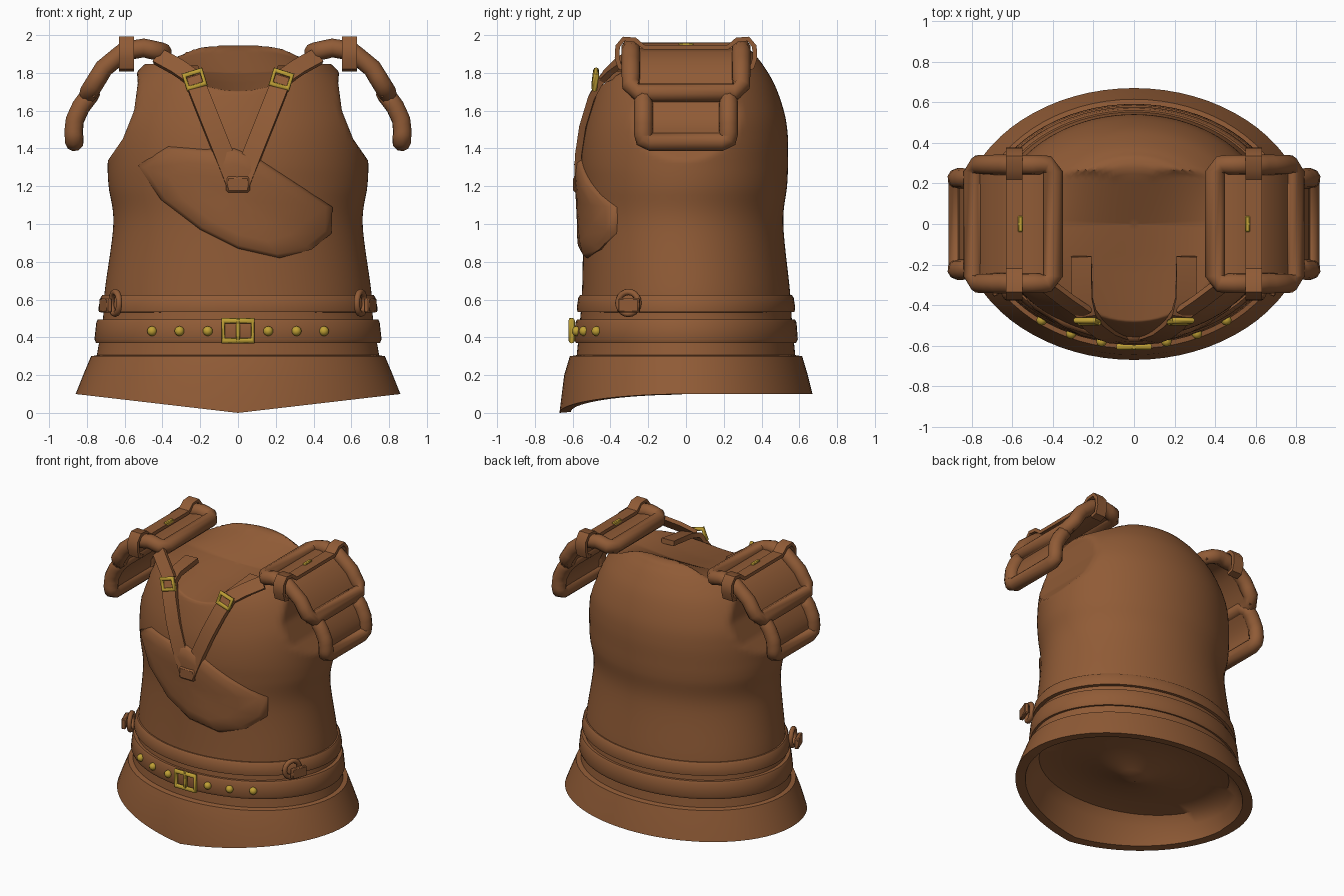
import bpy, bmesh, math
from mathutils import Vector, Matrix

cube = bpy.data.objects.get("Cube")
if cube:
    bpy.data.objects.remove(cube)


def material(name, rgb):
    m = bpy.data.materials.new(name)
    m.use_nodes = True
    m.diffuse_color = (*rgb, 1)
    m.node_tree.nodes["Principled BSDF"].inputs["Base Color"].default_value = (*rgb, 1)
    return m


LEATHER = material("brown leather", (0.28, 0.105, 0.037))
BRASS = material("brass", (0.52, 0.35, 0.035))


def link(name, bm, mat, angle=40):
    bmesh.ops.remove_doubles(bm, verts=bm.verts, dist=0.0005)
    bmesh.ops.recalc_face_normals(bm, faces=bm.faces)
    me = bpy.data.meshes.new(name)
    bm.to_mesh(me)
    bm.free()
    ob = bpy.data.objects.new(name, me)
    bpy.context.collection.objects.link(ob)
    me.materials.append(mat)
    bpy.ops.object.select_all(action="DESELECT")
    ob.select_set(True)
    bpy.context.view_layer.objects.active = ob
    bpy.ops.object.shade_smooth_by_angle(angle=math.radians(angle))


def skin(bm, rings, closed=False):
    """Bridge equal rings of points with quads."""
    vs = [[bm.verts.new(p) for p in r] for r in rings]
    n = len(vs[0])
    for i in range(len(vs) if closed else len(vs) - 1):
        a, b = vs[i], vs[(i + 1) % len(vs)]
        for j in range(n):
            k = (j + 1) % n
            bm.faces.new((a[j], a[k], b[k], b[j]))
    return vs


def loft(name, rows, shape=None, seg=72):
    """Stack ellipses given as (x radius, y radius, y centre, height)."""
    rings = []
    for rx, ry, cy, z in rows:
        ring = []
        for j in range(seg):
            a = math.tau * j / seg
            p = Vector((rx * math.cos(a), cy + ry * math.sin(a), z))
            ring.append(shape(p) if shape else p)
        rings.append(ring)
    bm = bmesh.new()
    skin(bm, rings)
    link(name, bm, LEATHER)


def strap(name, pts, width, thick, axis=None):
    """Flat band swept along a path."""
    pts = [Vector(p) for p in pts]
    rings = []
    for i, p in enumerate(pts):
        t = (pts[min(i + 1, len(pts) - 1)] - pts[max(i - 1, 0)]).normalized()
        w = Vector(axis) if axis else t.cross(Vector((0, -1, 0.5))).normalized()
        n = w.cross(t).normalized() * thick / 2
        w = w * width / 2
        rings.append([p + w + n, p + w - n, p - w - n, p - w + n])
    bm = bmesh.new()
    vs = skin(bm, rings)
    bm.faces.new(vs[0])
    bm.faces.new(vs[-1])
    link(name, bm, LEATHER)


def tube(name, pts, radius, mat, sides=10):
    """Closed round tube through the points."""
    pts = [Vector(p) for p in pts]
    c = sum(pts, Vector()) / len(pts)
    rings = []
    for i, p in enumerate(pts):
        t = (pts[(i + 1) % len(pts)] - pts[i - 1]).normalized()
        out = p - c
        out = (out - t * out.dot(t)).normalized()
        up = t.cross(out)
        rings.append([p + radius * (out * math.cos(a) + up * math.sin(a))
                      for a in (math.tau * k / sides for k in range(sides))])
    bm = bmesh.new()
    skin(bm, rings, True)
    link(name, bm, mat, 60)


def box(name, loc, size, mat, turn=0):
    bm = bmesh.new()
    bmesh.ops.create_cube(bm, size=1, matrix=Matrix.Translation(loc)
                          @ Matrix.Rotation(turn, 4, "Z") @ Matrix.Diagonal((*size, 1)))
    bmesh.ops.bevel(bm, geom=bm.edges[:], offset=min(size) * 0.2, segments=1, affect="EDGES")
    link(name, bm, mat)


def lerp_table(table, key, x):
    """Interpolate rows of a table on one column."""
    for a, b in zip(table, table[1:]):
        if x <= b[key]:
            t = max(0, (x - a[key]) / (b[key] - a[key]))
            return [p + (q - p) * t for p, q in zip(a, b)]
    return list(table[-1])


def spline(table, steps):
    """Smooth curve through the rows of a table."""
    out = []
    for i in range(len(table) - 1):
        a, b, c, d = (table[max(0, min(len(table) - 1, i + k))] for k in (-1, 0, 1, 2))
        for k in range(steps):
            t = k / steps
            out.append(tuple(q + t / 2 * (r - p + t * (2 * p - 5 * q + 4 * r - s + t * (3 * q - p - 3 * r + s)))
                             for p, q, r, s in zip(a, b, c, d)))
    return out + [table[-1]]


# Torso with sloping neck opening and flattened arm openings
BODY = [(0.75, 0.58, 0, 0.29), (0.715, 0.56, 0, 0.5), (0.705, 0.55, 0, 0.65),
        (0.66, 0.53, -0.015, 1.0), (0.685, 0.545, -0.01, 1.2), (0.69, 0.55, -0.01, 1.32),
        (0.685, 0.545, -0.005, 1.45), (0.665, 0.525, 0, 1.57), (0.61, 0.485, 0, 1.7),
        (0.54, 0.435, 0, 1.8), (0.43, 0.36, 0, 1.9), (0.31, 0.28, 0, 1.945), (0, 0, 0, 1.96)]
ARM = [(0.7, 1.32), (0.61, 1.45), (0.55, 1.6), (0.53, 1.75), (0.54, 1.85)]
# Neck rows: depth, height on the centre line, rise towards the sides
NECK = [(-0.5, 1.7, 0.1), (-0.2, 1.755, 0.06), (0, 1.8, 0.02), (0.25, 1.935, -0.065), (0.28, 1.97, -0.05), (0.3, 2.1, 0)]


def carve(p):
    if p.z > 1.32:
        lim = lerp_table(ARM, 1, p.z)[0]
        p.x = max(-lim, min(lim, p.x))
    if p.z > 1.6:
        _, height, rise = lerp_table(NECK, 0, p.y)
        p.z = min(p.z, height + rise * (p.x / 0.35) ** 2)
    return p


loft("torso", spline(BODY, 7), carve, 96)


# Flared hem with a hollow underside, dipping to a point at the front
def dip(p):
    if p.z < 0.15 and p.y < 0:
        p.z -= 0.1 * (1 - min(1, abs(p.x) / 0.86))
    return p


loft("hem", [(0.72, 0.55, 0, 0.31), (0.778, 0.615, 0, 0.3), (0.82, 0.645, 0, 0.2),
             (0.86, 0.67, 0, 0.1), (0.79, 0.61, 0, 0.105), (0.745, 0.575, 0, 0.19), (0.69, 0.53, 0, 0.25),
             (0.55, 0.42, 0, 0.27), (0.3, 0.23, 0, 0.25), (0.1, 0.08, 0, 0.2), (0, 0, 0, 0.16)], dip)

# Belt and upper waistband
loft("belt", [(0.70, 0.54, 0, 0.37), (0.752, 0.583, 0, 0.37), (0.76, 0.592, 0, 0.39),
              (0.75, 0.585, 0, 0.48), (0.742, 0.577, 0, 0.495), (0.70, 0.54, 0, 0.495)])
loft("waistband", [(0.69, 0.53, 0, 0.53), (0.737, 0.575, 0, 0.535), (0.738, 0.578, 0, 0.56),
                   (0.728, 0.57, 0, 0.61), (0.718, 0.56, 0, 0.625), (0.69, 0.53, 0, 0.625)])


# Padded chest patch following the torso
def front_y(x, z):
    rx, ry, cy, _ = lerp_table(BODY, 3, z)
    return cy - ry * math.sqrt(max(0, 1 - (x / rx) ** 2))


PATCH = [(-0.53, 1.31), (-0.37, 1.41), (-0.18, 1.395), (-0.02, 1.4), (0.1, 1.35), (0.3, 1.22),
         (0.5, 1.09), (0.495, 0.95), (0.39, 0.865), (0.22, 0.82), (0, 0.87), (-0.2, 0.97), (-0.41, 1.13)]
rings = []
for scale, puff in ((1, -0.03), (1, 0.01), (0.93, 0.026), (0.7, 0.032), (0.45, 0.032), (0.2, 0.032), (0, 0.032)):
    ring = []
    for x, z in PATCH:
        x, z = x * scale, 1.12 + (z - 1.12) * scale
        ring.append((x, front_y(x, z) - puff, z))
    rings.append(ring)
bm = bmesh.new()
skin(bm, rings)
link("chest_patch", bm, LEATHER, 50)

# Belt buckle and meeting point of the chest straps
tube("belt_buckle", [(x, -0.605, z) for x, z in ((-0.078, 0.382), (0.078, 0.382), (0.078, 0.488), (-0.078, 0.488))],
     0.017, BRASS, 8)
box("buckle_prong", (0, -0.607, 0.437), (0.022, 0.026, 0.13), BRASS)
box("strap_joint", (0, -0.57, 1.21), (0.125, 0.055, 0.085), LEATHER)

# Shoulder plate arcs: inner to outer edge, (x, z)
UPPER = [(0.40, 1.91), (0.50, 1.932), (0.60, 1.915), (0.71, 1.825), (0.79, 1.695)]
LOWER = [(0.78, 1.69), (0.832, 1.62), (0.864, 1.55), (0.87, 1.49), (0.866, 1.435)]


def along(arc, t):
    f = t * (len(arc) - 1)
    i = min(int(f), len(arc) - 2)
    return [p + (q - p) * (f - i) for p, q in zip(arc[i], arc[i + 1])]


def shoulder_plate(name, s, arc, half):
    edge = [(k / 12, half - (0.035 if k in (0, 12) else 0)) for k in range(13)]
    path = edge + [(u, -v) for u, v in reversed(edge)]
    tube(name + "_rim", [(s * along(arc, u)[0], v, along(arc, u)[1]) for u, v in path], 0.05, LEATHER)
    strap(name + "_panel", [(s * (x - 0.016), 0, z - 0.018) for x, z in (along(arc, k / 8) for k in range(9))],
          half * 2, 0.03, (0, 1, 0))


for s, side in ((1, "left"), (-1, "right")):
    # Shoulder armour with its wrapping strap
    shoulder_plate(side + "_upper_plate", s, UPPER, 0.292)
    shoulder_plate(side + "_lower_plate", s, LOWER, 0.225)
    half_path = [(0.31, 1.82), (0.35, 1.83), (0.365, 1.88), (0.362, 1.94), (0.33, 1.98), (0.27, 1.975), (0.22, 1.935)]
    wrap = [(-y, z) for y, z in half_path] + list(reversed(half_path))
    strap(side + "_shoulder_strap", [(s * 0.59, y, z) for y, z in wrap], 0.08, 0.025, (1, 0, 0))
    box(side + "_shoulder_buckle", (s * 0.56, 0, 1.946), (0.025, 0.08, 0.026), BRASS)

    # Chest strap running over the neck edge, with a branch to the shoulder
    strap(side + "_chest_strap",
          [(s * x, y, z) for x, y, z in ((0.01, -0.568, 1.2), (0.08, -0.562, 1.38), (0.14, -0.54, 1.53),
                                         (0.2, -0.495, 1.68), (0.235, -0.445, 1.77),
                                         (0.255, -0.37, 1.795), (0.26, -0.16, 1.82))], 0.1, 0.035)
    strap(side + "_shoulder_link", [(s * x, y, z) for x, y, z in
                                    ((0.24, -0.44, 1.775), (0.32, -0.385, 1.83), (0.42, -0.31, 1.885))], 0.09, 0.03)
    turn = Matrix.Rotation(s * 0.3, 3, "Y") @ Matrix.Rotation(-0.12, 3, "X")
    tube(side + "_strap_buckle", [Vector((s * 0.23, -0.48, 1.765)) + turn @ Vector((x * 0.047, 0, z * 0.037))
                                  for x, z in ((-1, -1), (1, -1), (1, 1), (-1, 1))], 0.016, BRASS, 8)

    # Waist ring and tab
    across = Vector((s * 0.36, 0.93, 0))
    tube(side + "_waist_ring", [Vector((s * 0.65, -0.305, 0.582)) + 0.058 * (
        across * math.cos(a) + Vector((0, 0, math.sin(a)))) for a in (math.tau * k / 20 for k in range(20))],
        0.017, LEATHER, 8)
    box(side + "_waist_tab", (s * 0.7, -0.3, 0.57), (0.03, 0.115, 0.075), LEATHER, -s * 0.37)

    # Belt studs
    for n, x in enumerate((0.16, 0.31, 0.455), 1):
        bm = bmesh.new()
        y = -0.592 * math.sqrt(1 - (x / 0.76) ** 2)
        bmesh.ops.create_uvsphere(bm, u_segments=12, v_segments=8, radius=0.026,
                                  matrix=Matrix.Translation((s * x, y, 0.433)))
        link(f"{side}_belt_stud_{n}", bm, BRASS)
